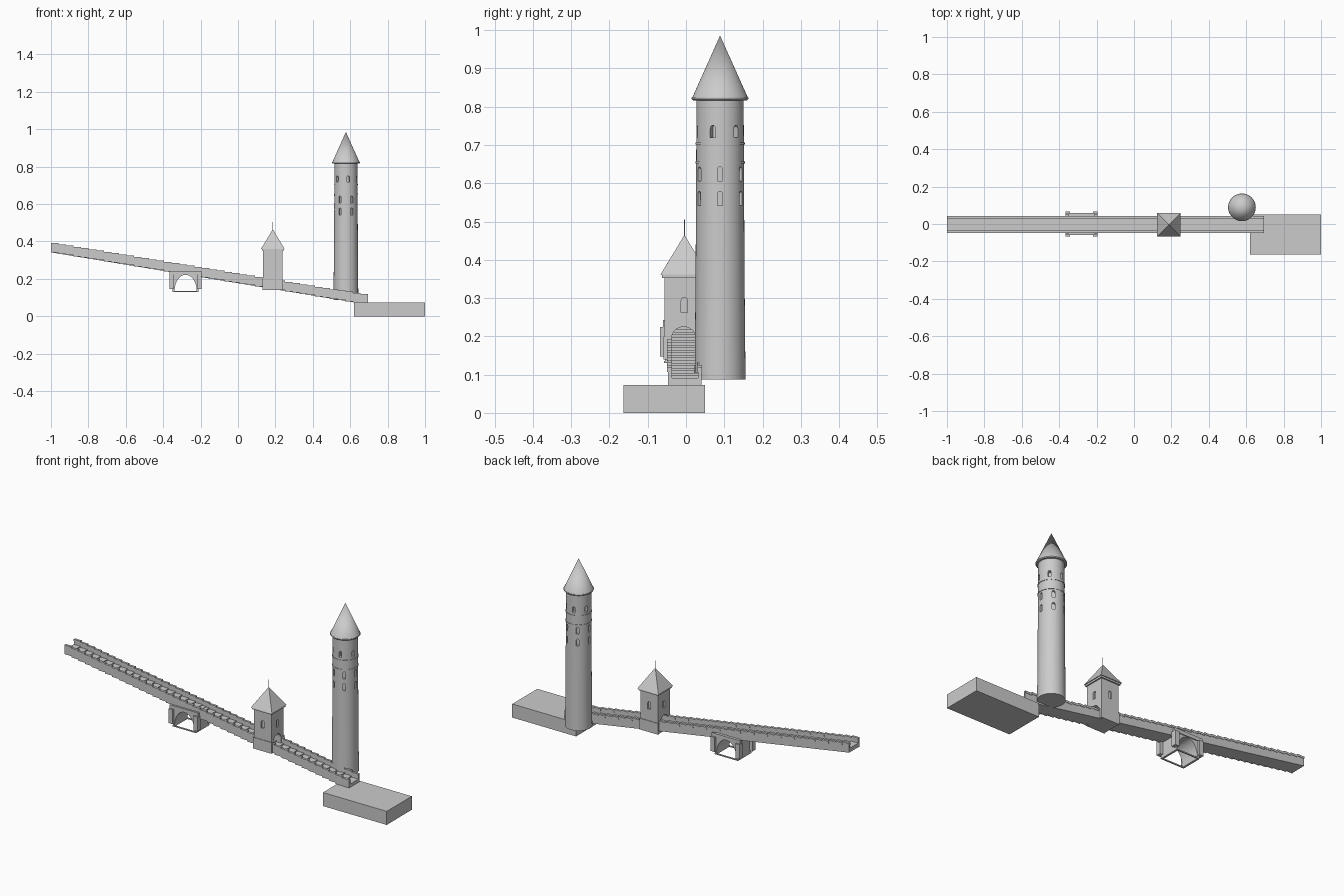
import bpy, bmesh, math
from mathutils import Matrix, Vector

if "Cube" in bpy.data.objects:
    bpy.data.objects.remove(bpy.data.objects["Cube"])


def prism(bm, pts, a, b, m=Matrix()):
    """Extrude an x-z outline from y=a to y=b, then transform by m."""
    lo = [bm.verts.new(m @ Vector((x, a, z))) for x, z in pts]
    hi = [bm.verts.new(m @ Vector((x, b, z))) for x, z in pts]
    bm.faces.new(lo)
    bm.faces.new(hi[::-1])
    for i in range(len(pts)):
        j = (i + 1) % len(pts)
        bm.faces.new((lo[j], lo[i], hi[i], hi[j]))


def box(bm, x0, x1, y0, y1, z0, z1):
    prism(bm, [(x0, z0), (x1, z0), (x1, z1), (x0, z1)], y0, y1)


def finish(bm, name, hidden=False):
    bmesh.ops.recalc_face_normals(bm, faces=bm.faces)
    me = bpy.data.meshes.new(name)
    bm.to_mesh(me)
    bm.free()
    ob = bpy.data.objects.new(name, me)
    bpy.context.collection.objects.link(ob)
    ob.hide_render = hidden
    return ob


def arch(c, z0, w, h, n=10, rise=None):
    """Outline of an arched opening."""
    r = w / 2
    rise = rise or r
    arc = [(c + r * math.cos(math.pi * i / n), z0 + h - rise + rise * math.sin(math.pi * i / n))
           for i in range(n + 1)]
    return [(c - r, z0), (c + r, z0)] + arc


def cut(ob, cutter):
    mod = ob.modifiers.new("cut", 'BOOLEAN')
    mod.operation = 'DIFFERENCE'
    mod.solver = 'EXACT'
    mod.object = cutter
    bpy.context.view_layer.objects.active = ob
    bpy.ops.object.modifier_apply(modifier=mod.name)
    bpy.data.objects.remove(cutter)


def lathe(name, profile, x, y, n=48):
    """Closed revolved solid from (radius, z) points."""
    bm = bmesh.new()
    rings = [[bm.verts.new((x + r * math.cos(2 * math.pi * i / n), y + r * math.sin(2 * math.pi * i / n), z))
              for i in range(n)] for r, z in profile]
    for p, q in zip(rings, rings[1:]):
        for i in range(n):
            bm.faces.new((p[i], p[(i + 1) % n], q[(i + 1) % n], q[i]))
    bm.faces.new(rings[0][::-1])
    bm.faces.new(rings[-1])
    return finish(bm, name)


def smooth(ob):
    bpy.ops.object.select_all(action='DESELECT')
    ob.select_set(True)
    bpy.context.view_layer.objects.active = ob
    bpy.ops.object.shade_smooth_by_angle(angle=math.radians(30))


# Landing platform
bm = bmesh.new()
box(bm, 0.62, 1.0, -0.163, 0.05, 0, 0.073)
finish(bm, "platform")

# Sloping covered-way stairs
N, X0, X1 = 42, -1.0, 0.695
dx = (X1 - X0) / N


def top(x):
    return 0.39 - 0.165 * (x - X0)


ends = [X0 + dx * i for i in range(N + 1)]
bm = bmesh.new()
tread = [(X0, top(X0) - 0.048), (X1, top(X1) - 0.048)]
for a, b in reversed(list(zip(ends, ends[1:]))):
    tread += [(b, top(a) - 0.026), (a, top(a) - 0.026)]
prism(bm, tread, -0.038, 0.032)
finish(bm, "stair_treads")

# Parapet walls: plain at the back, stepped underneath at the front
bm = bmesh.new()
prism(bm, [(X0, top(X0) - 0.048), (X1, top(X1) - 0.048), (X1, top(X1)), (X0, top(X0))], 0.031, 0.04)
finish(bm, "back_wall")
bm = bmesh.new()
outline = [(X1, top(X1)), (X0, top(X0))]
for a, b in zip(ends, ends[1:]):
    outline += [(a, top(a) - 0.05), (b, top(a) - 0.05)]
prism(bm, outline, -0.047, -0.037)
finish(bm, "front_wall")

# Stepped coping blocks on both walls
bm = bmesh.new()
for a, b in zip(ends, ends[1:]):
    for y0, y1 in ((-0.049, -0.036), (0.030, 0.042)):
        box(bm, a, b, y0, y1, top(b) - 0.003, top(a) + 0.001)
finish(bm, "wall_coping")

# Gatehouse with passage and windows
GX, GY = 0.186, -0.004
turn = Matrix.Translation((GX, GY, 0)) @ Matrix.Rotation(math.pi / 2, 4, 'Z')
bm = bmesh.new()
box(bm, GX - 0.052, GX + 0.052, GY - 0.052, GY + 0.052, 0.14, 0.356)
gate = finish(bm, "gatehouse")
bm = bmesh.new()
prism(bm, arch(-0.002, 0.155, 0.062, 0.07, rise=0.028), -0.1, 0.1, turn)
for k in range(4):
    m = Matrix.Translation((GX, GY, 0)) @ Matrix.Rotation(k * math.pi / 2, 4, 'Z')
    prism(bm, arch(0, 0.262, 0.017, 0.04), 0.044, 0.1, m)
cut(gate, finish(bm, "gate_cutter", True))

bm = bmesh.new()
for y0, y1 in ((GY - 0.055, GY - 0.045), (GY + 0.045, GY + 0.055)):
    box(bm, GX - 0.055, GX + 0.055, y0, y1, 0.14, 0.2)
finish(bm, "gatehouse_plinth")
bm = bmesh.new()
box(bm, GX - 0.059, GX + 0.059, GY - 0.059, GY + 0.059, 0.352, 0.361)
finish(bm, "gatehouse_cornice")
bm = bmesh.new()
bmesh.ops.create_cone(bm, cap_ends=True, segments=4, radius1=0.063 * math.sqrt(2), radius2=0, depth=0.104,
                      matrix=Matrix.Translation((GX, GY, 0.413)) @ Matrix.Rotation(math.pi / 4, 4, 'Z'))
finish(bm, "gatehouse_roof")
lathe("roof_spike", [(0.0018, 0.455), (0.0008, 0.505)], GX, GY, 8)

# Arched pier under the stairs
PX = -0.28
bm = bmesh.new()
box(bm, PX - 0.07, PX + 0.07, -0.055, 0.055, 0.13, 0.24)
pier = finish(bm, "pier")
bm = bmesh.new()
prism(bm, arch(PX, 0.10, 0.118, 0.122, 20, 0.085), -0.2, 0.2)
cut(pier, finish(bm, "pier_cutter", True))
smooth(pier)
bm = bmesh.new()
for s in (-1, 1):
    y = s * 0.055
    box(bm, PX - 0.085, PX + 0.085, y - 0.005, y + 0.005, 0.224, 0.243)
    box(bm, PX - 0.07, PX + 0.07, y - 0.003, y + 0.003, 0.13, 0.136)
    for t in (-1, 1):
        x = PX + t * 0.074
        box(bm, x - 0.012, x + 0.012, y - 0.013, y + 0.013, 0.147, 0.225)
finish(bm, "pier_pilasters")

# Round tower with recessed windows
TX, TY = 0.577, 0.089
tower = lathe("tower", [(0.0665, 0.087), (0.064, 0.35), (0.0615, 0.825)], TX, TY)
bm = bmesh.new()
for start, z, h, depth in ((0, 0.542, 0.037, 0.052), (0, 0.606, 0.037, 0.052), (-18, 0.719, 0.032, 0.040)):
    for k in range(6):
        m = (Matrix.Translation((TX, TY, 0))
             @ Matrix.Rotation(math.radians(start + 60 * k - 90), 4, 'Z'))
        prism(bm, arch(0, z, 0.014, h), depth, 0.1, m)
cut(tower, finish(bm, "tower_cutter", True))
smooth(tower)
for name, z in (("lower_band", 0.654), ("upper_band", 0.704)):
    smooth(lathe(name, [(0.0645, z - 0.0025), (0.0645, z + 0.0025)], TX, TY))
smooth(lathe("tower_cornice", [(0.070, 0.816), (0.074, 0.820), (0.074, 0.824)], TX, TY))

# Conical tower roof
bm = bmesh.new()
bmesh.ops.create_cone(bm, cap_ends=True, segments=48, radius1=0.073, radius2=0, depth=0.163,
                      matrix=Matrix.Translation((TX, TY, 0.9045)))
smooth(finish(bm, "tower_roof"))
